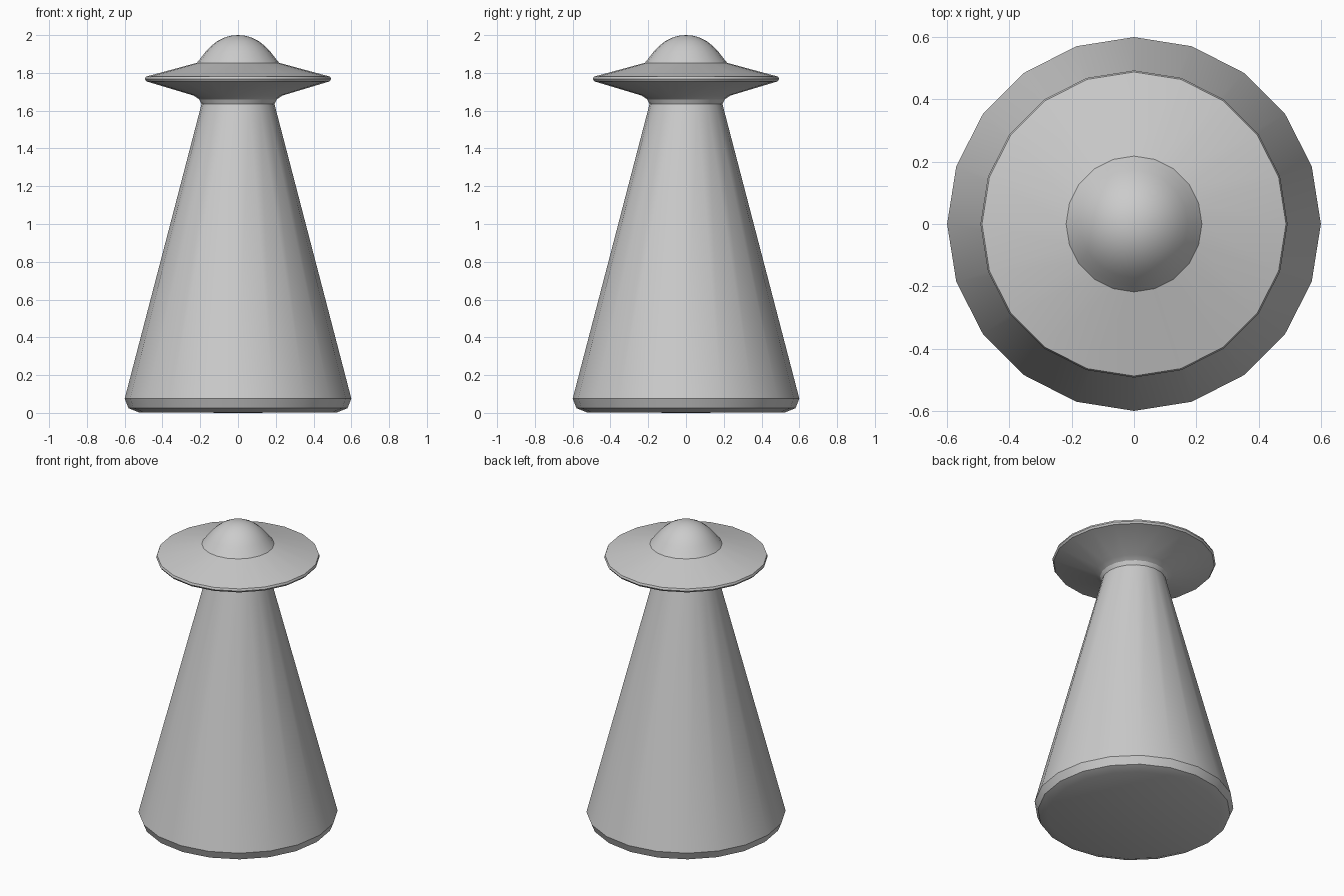
import bpy, bmesh
from math import cos, sin, pi, radians

if "Cube" in bpy.data.objects:
    bpy.data.objects.remove(bpy.data.objects["Cube"])

SIDES = 20


def lathe(name, profile, angle=30):
    """Revolve (radius, z) points, listed bottom to top, around z."""
    bm = bmesh.new()
    rings = []
    for r, z in profile:
        if r == 0:
            rings.append([bm.verts.new((0, 0, z))] * SIDES)
        else:
            rings.append([bm.verts.new((r * cos(2 * pi * i / SIDES),
                                        r * sin(2 * pi * i / SIDES), z))
                          for i in range(SIDES)])
    for low, high in zip(rings, rings[1:]):
        for i in range(SIDES):
            j = (i + 1) % SIDES
            corners = list(dict.fromkeys((low[i], low[j], high[j], high[i])))
            bm.faces.new(corners)
    mesh = bpy.data.meshes.new(name)
    bm.to_mesh(mesh)
    bm.free()
    obj = bpy.data.objects.new(name, mesh)
    bpy.context.collection.objects.link(obj)
    bpy.ops.object.select_all(action='DESELECT')
    obj.select_set(True)
    bpy.context.view_layer.objects.active = obj
    bpy.ops.object.shade_smooth_by_angle(angle=radians(angle))
    return obj


# Tapered light beam with a bevelled foot
lathe("beam", [(0, 0), (0.525, 0.003), (0.58, 0.025), (0.60, 0.075),
               (0.193, 1.635)])

# Saucer hull with a flared neck and a thin rim
lathe("saucer", [(0.193, 1.635), (0.205, 1.66), (0.235, 1.68),
                 (0.485, 1.755), (0.493, 1.767), (0.488, 1.78),
                 (0.218, 1.853)])

# Rounded cockpit dome
lathe("dome", [(0.218, 1.853), (0.20, 1.875), (0.173, 1.91),
               (0.145, 1.94), (0.11, 1.968), (0.07, 1.988), (0.035, 1.997),
               (0, 2.0)], 40)
